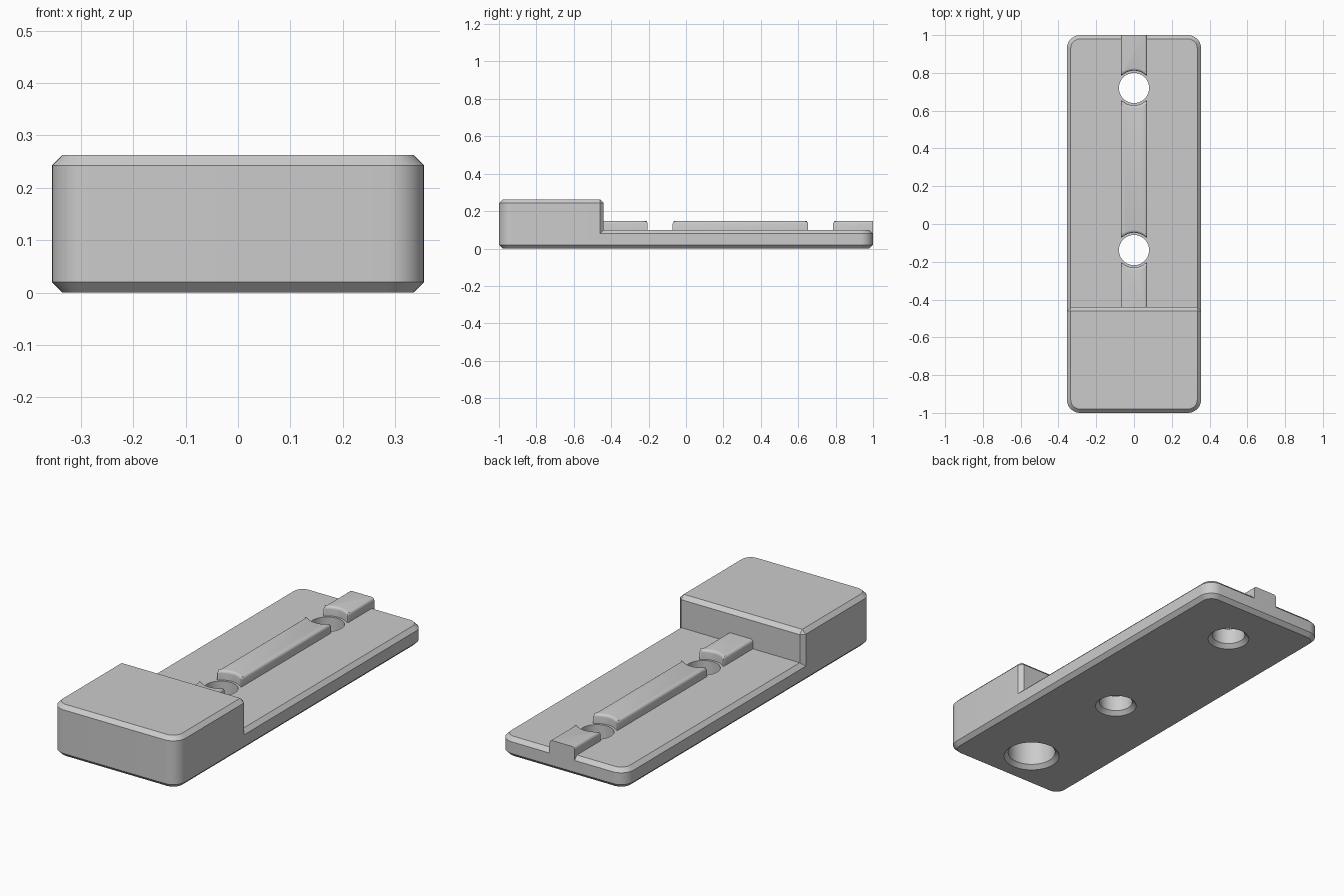
import bpy, bmesh, math

if "Cube" in bpy.data.objects:
    bpy.data.objects.remove(bpy.data.objects["Cube"])

HALF_W, R, C = 0.355, 0.07, 0.02          # half width, corner radius, chamfer
HOLES = (-0.138, 0.72)                    # through hole positions along y
HEAD_BACK = -0.44

grey = bpy.data.materials.new("plain grey")
grey.diffuse_color = (0.6, 0.6, 0.6, 1)
grey.use_nodes = True
grey.node_tree.nodes["Principled BSDF"].inputs["Base Color"].default_value = grey.diffuse_color


def make_object(name, bm):
    bmesh.ops.remove_doubles(bm, verts=bm.verts, dist=1e-5)
    bmesh.ops.recalc_face_normals(bm, faces=bm.faces)
    mesh = bpy.data.meshes.new(name)
    bm.to_mesh(mesh)
    bm.free()
    mesh.materials.append(grey)
    obj = bpy.data.objects.new(name, mesh)
    bpy.context.collection.objects.link(obj)
    return obj


def loft(name, rings):
    """Closed solid through rings of (outline, z)."""
    bm = bmesh.new()
    loops = [[bm.verts.new((x, y, z)) for x, y in pts] for pts, z in rings]
    n = len(loops[0])
    for a, b in zip(loops, loops[1:]):
        for i in range(n):
            bm.faces.new((a[i], a[(i + 1) % n], b[(i + 1) % n], b[i]))
    bm.faces.new(loops[0][::-1])
    bm.faces.new(loops[-1])
    return make_object(name, bm)


def arc(cx, cy, r, a0, a1, n=10):
    return [(cx + r * math.cos(math.radians(a0 + (a1 - a0) * i / n)),
             cy + r * math.sin(math.radians(a0 + (a1 - a0) * i / n))) for i in range(n + 1)]


def plate_outline(inset):
    r, x, y = R - inset, HALF_W - R, 1 - R
    return (arc(x, -y, r, -90, 0) + arc(x, y, r, 0, 90)
            + arc(-x, y, r, 90, 180) + arc(-x, -y, r, 180, 270))


def head_outline(inset, cut):
    """Rounded front corners, cut back corners."""
    r, x, y, w, b = R - inset, HALF_W - R, -1 + R, HALF_W - inset, HEAD_BACK - inset
    return (arc(x, y, r, -90, 0) + [(w, b - cut), (w - cut, b), (cut - w, b), (-w, b - cut)]
            + arc(-x, y, r, 180, 270))


def hole_cutter(name, y, r, top):
    """Round cutter with a countersink at the bottom."""
    def circle(radius):
        return arc(0, y, radius, 0, 360, 48)[:-1]
    return loft(name, [(circle(r + 2 * C), -C), (circle(r), C), (circle(r), top)])


def boolean(target, tool, operation):
    mod = target.modifiers.new(operation.lower(), 'BOOLEAN')
    mod.operation, mod.object, mod.solver = operation, tool, 'EXACT'
    bpy.context.view_layer.objects.active = target
    bpy.ops.object.modifier_apply(modifier=mod.name)
    bpy.data.objects.remove(tool)


def ridge(name, y0, y1, low_hole=None, high_hole=None):
    """Bar with rounded top; its ends curve around the holes."""
    w, r, bottom, top = 0.07, 0.092, 0.08, 0.148
    t = math.degrees(math.acos(w / r))
    low = [(-w, y0), (w, y0)] if low_hole is None else arc(0, low_hole, r, 180 - t, t, 12)
    high = [(w, y1), (-w, y1)] if high_hole is None else arc(0, high_hole, r, -t, t - 180, 12)
    obj = loft(name, [(low + high, bottom), (low + high, top)])
    bm = bmesh.new()
    bm.from_mesh(obj.data)
    flush = [y for y, hole in ((y0, low_hole), (y1, high_hole)) if hole is None]
    edges = []
    for e in bm.edges:
        a, b = (v.co for v in e.verts)
        at_flush = any(abs(a.y - y) < 1e-4 and abs(b.y - y) < 1e-4 for y in flush)
        on_top = min(a.z, b.z) > top - 1e-4
        upright = abs(a.z - b.z) > 0.01 and abs(abs(a.x) - w) < 1e-4
        if not at_flush and (on_top or upright):
            edges.append(e)
    bmesh.ops.bevel(bm, geom=edges, offset=0.014, segments=4, profile=0.5, affect='EDGES')
    bm.to_mesh(obj.data)
    bm.free()
    return obj


def smooth(obj):
    bpy.ops.object.select_all(action='DESELECT')
    obj.select_set(True)
    bpy.context.view_layer.objects.active = obj
    bpy.ops.object.shade_smooth_by_angle(angle=math.radians(30))


# Base plate joined with the raised head block
body = loft("base_plate", [(plate_outline(C), 0), (plate_outline(0), C),
                           (plate_outline(0), 0.08), (plate_outline(C), 0.10)])
head = loft("head_block", [(head_outline(0, C), 0.04), (head_outline(0, C), 0.243),
                           (head_outline(C, 0), 0.263)])
boolean(body, head, 'UNION')

# Two through holes and one larger blind hole under the head
for y in HOLES:
    boolean(body, hole_cutter("screw_hole", y, 0.08, 0.2), 'DIFFERENCE')
boolean(body, hole_cutter("blind_hole", -0.78, 0.115, 0.2), 'DIFFERENCE')
smooth(body)

# Guide ridge in three pieces
smooth(ridge("front_ridge", -0.5, 0, high_hole=HOLES[0]))
smooth(ridge("middle_ridge", 0, 0, HOLES[0], HOLES[1]))
smooth(ridge("back_ridge", 0, 1.0, low_hole=HOLES[1]))
